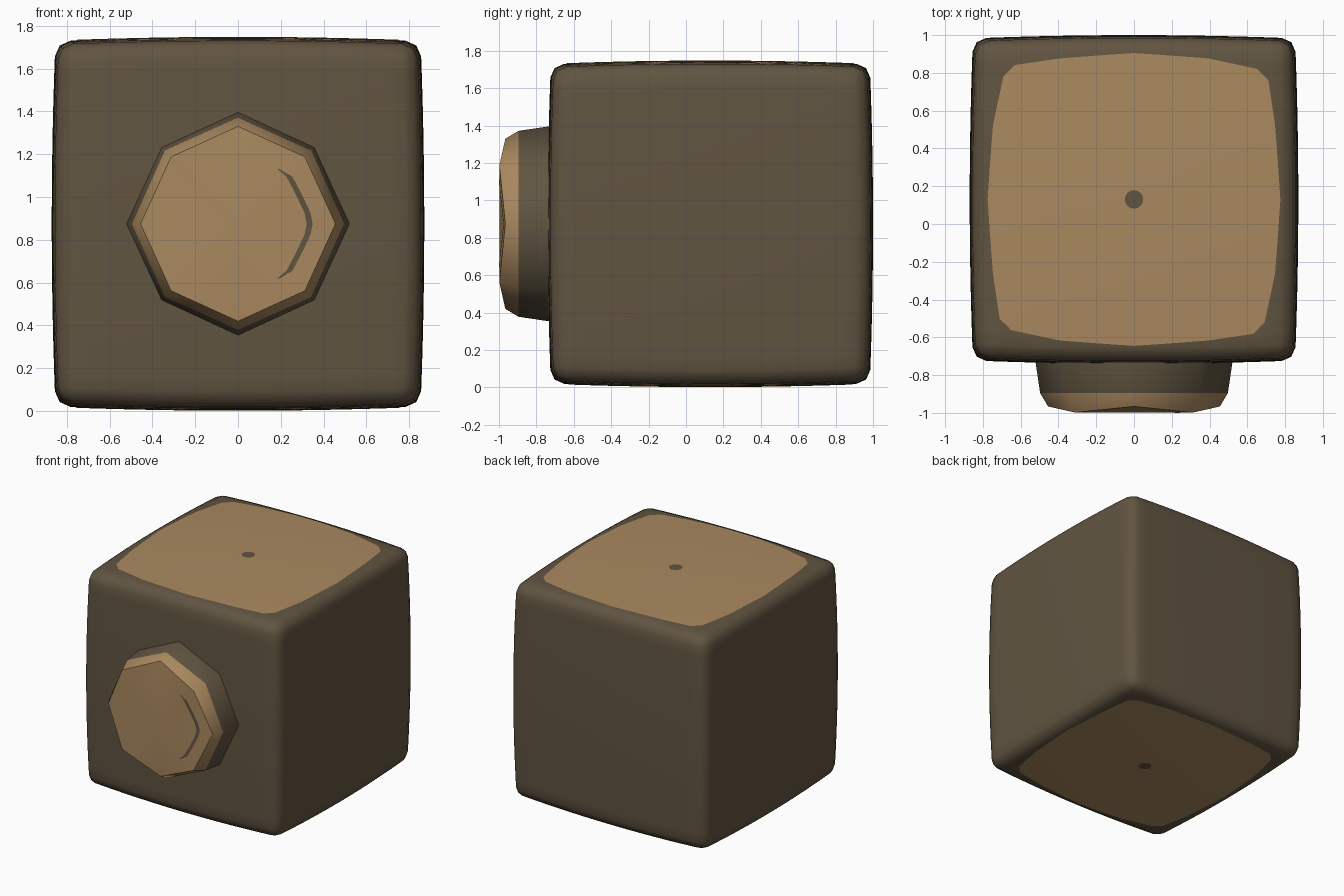
import bpy, bmesh, math
from mathutils import Vector

if "Cube" in bpy.data.objects:
    bpy.data.objects.remove(bpy.data.objects["Cube"])

HALF, BULGE, ROUND = 0.87, 0.02, 1 / 12
CENTRE = Vector((0, 0.13, 0.875))


def material(name, rgb):
    m = bpy.data.materials.new(name)
    m.diffuse_color = (*rgb, 1)
    m.use_nodes = True
    m.node_tree.nodes["Principled BSDF"].inputs["Base Color"].default_value = m.diffuse_color
    return m


bark = material("dark bark", (0.12, 0.09, 0.053))
wood = material("cut wood", (0.40, 0.25, 0.115))


def make_object(name, bm, mats, angle=None):
    me = bpy.data.meshes.new(name)
    bm.to_mesh(me)
    bm.free()
    ob = bpy.data.objects.new(name, me)
    bpy.context.collection.objects.link(ob)
    for m in mats:
        me.materials.append(m)
    bpy.ops.object.select_all(action='DESELECT')
    ob.select_set(True)
    bpy.context.view_layer.objects.active = ob
    if angle:
        bpy.ops.object.shade_smooth_by_angle(angle=math.radians(angle))
    else:
        bpy.ops.object.shade_smooth()
    return ob


def warp(p):
    """Unit cube surface -> rounded, gently bulging block."""
    inner = Vector([max(-1 + ROUND, min(1 - ROUND, c)) for c in p])
    d = p - inner
    q = inner + d.normalized() * ROUND if d.length > 1e-6 else inner
    x, y, z = (c * c for c in q)
    return CENTRE + HALF * Vector((q.x * (1 - BULGE * (y + z)),
                                   q.y * (1 - BULGE * (x + z)),
                                   q.z * (1 - BULGE * (x + y))))


# log body
bm = bmesh.new()
bmesh.ops.create_cube(bm, size=2)
bmesh.ops.subdivide_edges(bm, edges=bm.edges[:], cuts=23, use_grid_fill=True)
for v in bm.verts:
    v.co = warp(v.co.copy())
bmesh.ops.recalc_face_normals(bm, faces=bm.faces[:])
make_object("log_body", bm, [bark])


def end_plate(name, outline, side, lift, mat, rings):
    """Thin plate that follows the top (side 1) or bottom (side -1)."""
    bm = bmesh.new()

    def vert(x, y):
        s = HALF * (1 - BULGE)
        return bm.verts.new(warp(Vector((x / s, y / s, side))) + Vector((0, 0, side * lift)))

    mid = vert(0, 0)
    prev = None
    n = len(outline)
    for r in range(1, rings + 1):
        ring = [vert(x * r / rings, y * r / rings) for x, y in outline]
        for i in range(n):
            j = (i + 1) % n
            f = [mid, ring[i], ring[j]] if prev is None else [prev[i], ring[i], ring[j], prev[j]]
            bm.faces.new(f if side > 0 else f[::-1])
        prev = ring
    make_object(name, bm, [mat])


# outline of the cut ends: one quarter, turned four times
quarter = [(0.775, 0), (0.75, 0.4), (0.72, 0.64), (0.66, 0.70), (0.4, 0.75)]
corners = []
for k in range(4):
    for x, y in quarter:
        for _ in range(k):
            x, y = -y, x
        corners.append((x, y))
outline = []
for i, (x, y) in enumerate(corners):
    x2, y2 = corners[(i + 1) % len(corners)]
    outline += [(x + (x2 - x) * t / 3, y + (y2 - y) * t / 3) for t in range(3)]
dot = [(0.049 * math.cos(math.tau * i / 16), 0.049 * math.sin(math.tau * i / 16)) for i in range(16)]

for side, label in ((1, "top"), (-1, "bottom")):
    end_plate(label + "_cut_end", outline, side, 0.003, wood, 8)
    end_plate(label + "_core_dot", dot, side, 0.005, bark, 1)

# octagonal branch stub: (corner radius, diagonal radius, corner y, diagonal y)
stub_rings = [(0.53, 0.515, -0.6, -0.6), (0.52, 0.503, -0.74, -0.74),
              (0.497, 0.485, -0.895, -0.895), (0.455, 0.442, -0.966, -0.998)]
bm = bmesh.new()
prev = None
for k, (rc, rd, yc, yd) in enumerate(stub_rings):
    ring = []
    for i in range(8):
        r, y = (rd, yd) if i % 2 else (rc, yc)
        a = math.tau * i / 8
        ring.append(bm.verts.new((r * math.cos(a), y, CENTRE.z + r * math.sin(a))))
    if prev:
        for i in range(8):
            j = (i + 1) % 8
            bm.faces.new((prev[i], prev[j], ring[j], ring[i])).material_index = int(k == 3)
    prev = ring
tip = bm.verts.new((0, -0.998, CENTRE.z))
for i in range(8):
    bm.faces.new((tip, prev[i], prev[(i + 1) % 8])).material_index = 1
bmesh.ops.recalc_face_normals(bm, faces=bm.faces[:])
make_object("branch_stub", bm, [bark, wood], 50)

# curved growth ring mark on the stub face
half_arc = [(0.335, 0.0), (0.325, 0.05), (0.285, 0.135), (0.24, 0.22), (0.19, 0.255)]
arc = [(x, -z) for x, z in half_arc[:0:-1]] + half_arc
bm = bmesh.new()
pairs = []
for i, (x, z) in enumerate(arc):
    w = 0.006 if i in (0, len(arc) - 1) else 0.014
    pairs.append([bm.verts.new((px, -1.001 + 0.077 * abs(abs(px) - abs(z)), CENTRE.z + z))
                  for px in (x - w, x + w)])
for a, b in zip(pairs, pairs[1:]):
    bm.faces.new((a[0], a[1], b[1], b[0]))
make_object("stub_ring_mark", bm, [bark])
